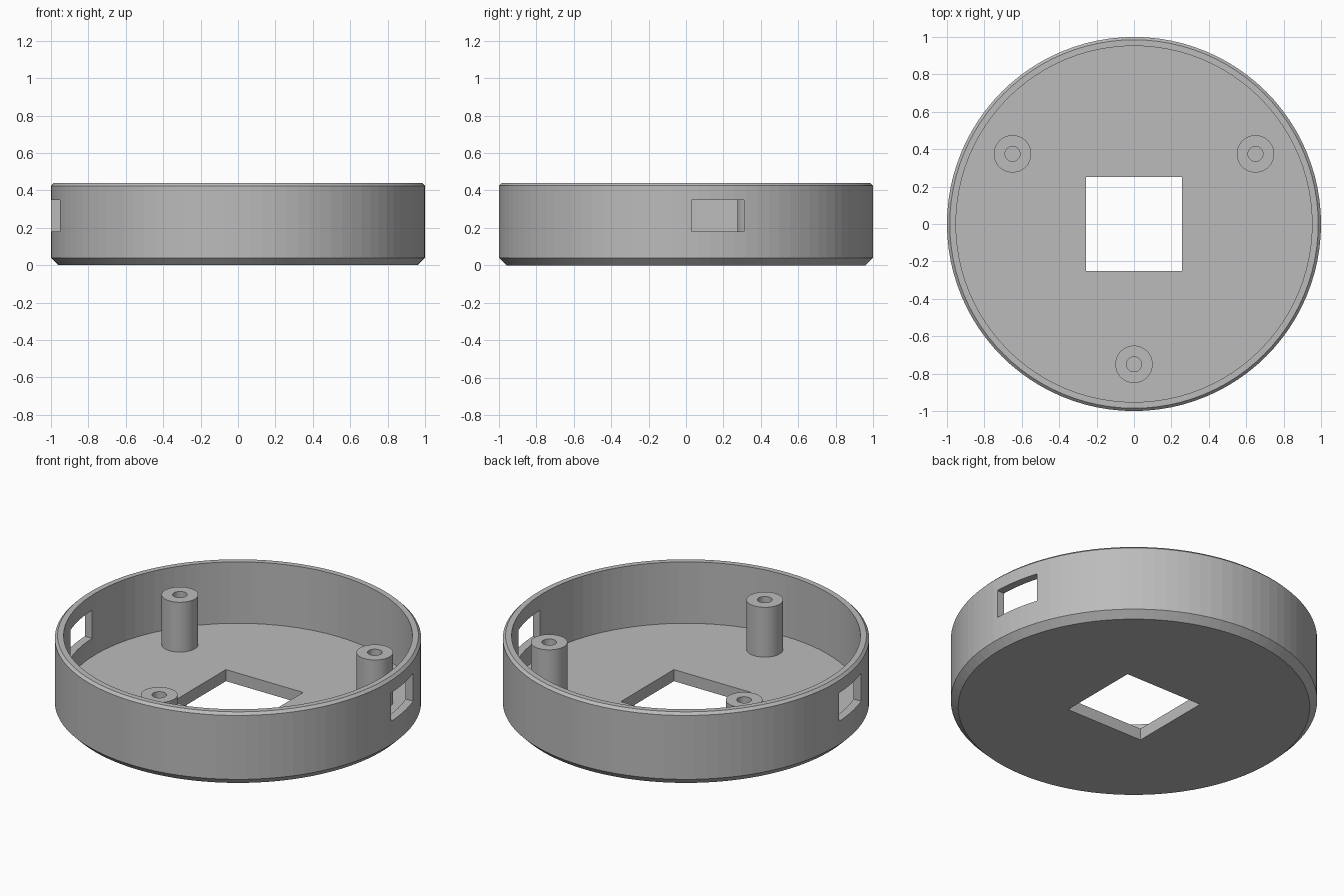
import bpy, bmesh
from math import cos, sin, pi, radians

if "Cube" in bpy.data.objects:
    bpy.data.objects.remove(bpy.data.objects["Cube"])

grey = bpy.data.materials.new("plain grey")
grey.use_nodes = True
colour = (0.5, 0.5, 0.5, 1)
grey.diffuse_color = colour
grey.node_tree.nodes["Principled BSDF"].inputs["Base Color"].default_value = colour


def lathe(name, profile, sides, centre=(0, 0), closed=False):
    """Turn (radius, height) points round z; cap the ends or close the loop."""
    bm = bmesh.new()
    rings = [[bm.verts.new((r * cos(2 * pi * i / sides), r * sin(2 * pi * i / sides), z))
              for i in range(sides)] for r, z in profile]
    pairs = list(zip(rings, rings[1:]))
    if closed:
        pairs.append((rings[-1], rings[0]))
    else:
        bm.faces.new(rings[0])
        bm.faces.new(rings[-1])
    for low, high in pairs:
        for i in range(sides):
            j = (i + 1) % sides
            bm.faces.new((low[i], low[j], high[j], high[i]))
    bmesh.ops.recalc_face_normals(bm, faces=bm.faces)
    mesh = bpy.data.meshes.new(name)
    bm.to_mesh(mesh)
    bm.free()
    mesh.materials.append(grey)
    obj = bpy.data.objects.new(name, mesh)
    obj.location = (*centre, 0)
    bpy.context.collection.objects.link(obj)
    return obj


def cut_box(target, centre, size):
    """Cut a box out of the target and discard the cutter."""
    bpy.ops.mesh.primitive_cube_add(size=1, location=centre)
    cutter = bpy.context.object
    cutter.scale = size
    cutter.hide_render = True
    cutter.data.materials.append(grey)
    mod = target.modifiers.new("cut", 'BOOLEAN')
    mod.operation = 'DIFFERENCE'
    mod.solver = 'EXACT'
    mod.object = cutter
    bpy.context.view_layer.objects.active = target
    bpy.ops.object.modifier_apply(modifier=mod.name)
    bpy.data.objects.remove(cutter)


# Round tray with chamfered base and rim
floor = 0.07
tray = lathe("round_tray", [(0.96, 0), (1, 0.04), (1, 0.425), (0.985, 0.44),
                            (0.952, 0.44), (0.952, floor)], 96)

# Square opening in the floor
cut_box(tray, (0, 0, 0), (0.515, 0.505, 0.4))

# Two side windows, opposite one another
for side in (1, -1):
    cut_box(tray, (side, side * 0.17, 0.265), (0.4, 0.28, 0.17))

# Three hollow screw posts
for number, angle in enumerate((30, 150, 270), 1):
    a = radians(angle)
    lathe(f"screw_post_{number}", [(0.1, floor - 0.01), (0.1, 0.37), (0.04, 0.37), (0.04, floor - 0.01)],
          48, (0.75 * cos(a), 0.75 * sin(a)), closed=True)
